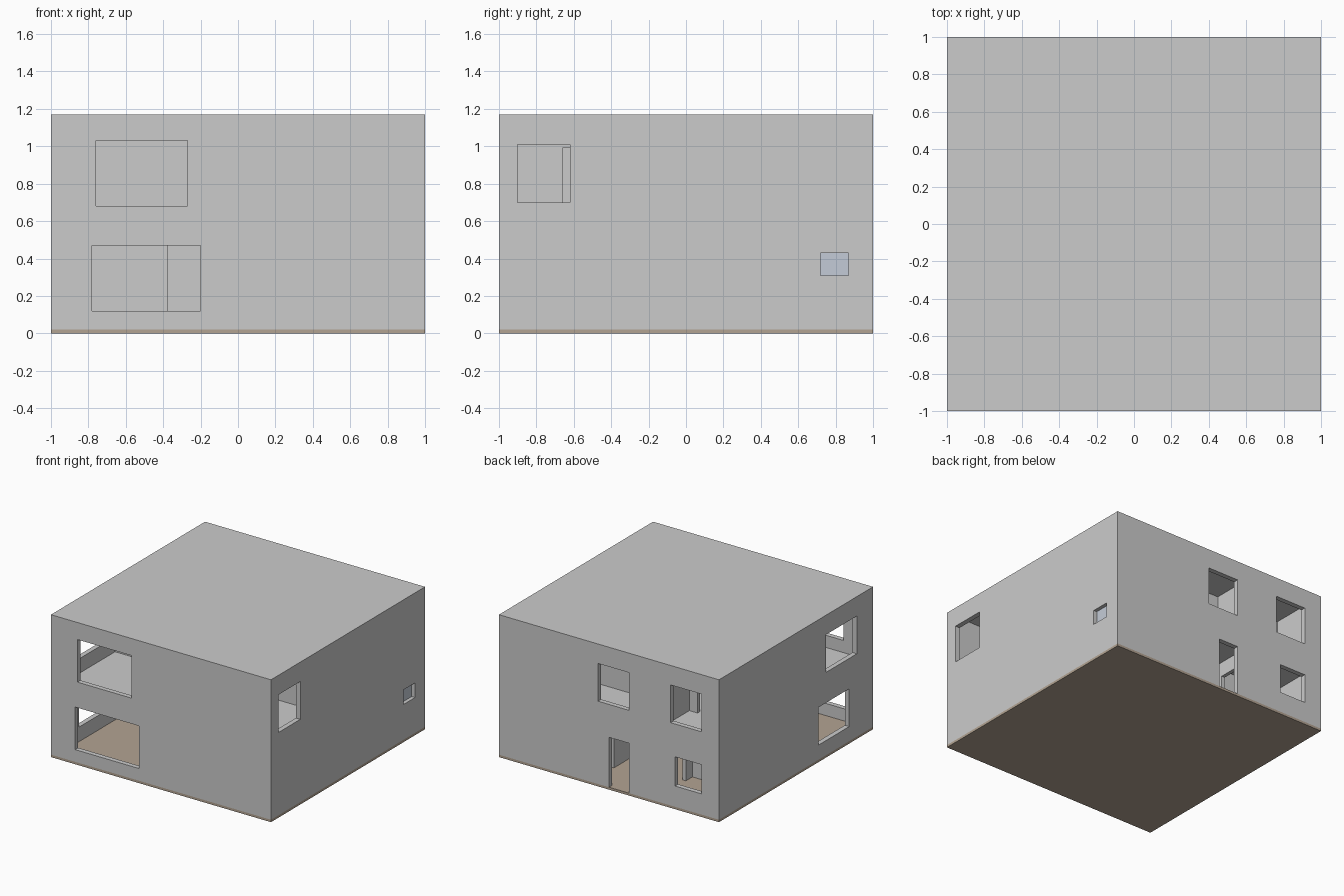
import bpy

if "Cube" in bpy.data.objects:
    bpy.data.objects.remove(bpy.data.objects["Cube"])

T = 0.04            # outer wall thickness
P = 0.03            # partition thickness
LOW = (0.02, 0.55)  # ground storey clear height
UP = (0.58, 1.14)   # upper storey clear height


def material(name, rgb):
    m = bpy.data.materials.new(name)
    m.diffuse_color = (*rgb, 1)
    m.use_nodes = True
    m.node_tree.nodes["Principled BSDF"].inputs["Base Color"].default_value = m.diffuse_color
    return m


def box(name, x, y, z, mat=None):
    """Box given by its (min, max) range on each axis."""
    bpy.ops.mesh.primitive_cube_add(size=1, location=[sum(r) / 2 for r in (x, y, z)])
    ob = bpy.context.object
    ob.name = name
    ob.scale = [r[1] - r[0] for r in (x, y, z)]
    bpy.ops.object.transform_apply(location=True, rotation=False, scale=True)
    if mat:
        ob.data.materials.append(mat)
    return ob


def cut(target, x, y, z):
    """Subtract a box from the target and discard the cutter."""
    cutter = box("cutter", x, y, z)
    cutter.hide_render = True
    mod = target.modifiers.new("opening", 'BOOLEAN')
    mod.operation = 'DIFFERENCE'
    mod.solver = 'EXACT'
    mod.object = cutter
    bpy.context.view_layer.objects.active = target
    bpy.ops.object.modifier_apply(modifier=mod.name)
    bpy.data.objects.remove(cutter)


def partition(name, axis, pos, span, storey, doors=()):
    """Interior wall running along an axis, with door openings."""
    side = (pos - P / 2, pos + P / 2)
    wide = (pos - P, pos + P)
    z = storey
    wall = box(name, span, side, z) if axis == 'x' else box(name, side, span, z)
    for d in doors:
        dz = (z[0] - 0.01, z[0] + 0.41)
        if axis == 'x':
            cut(wall, d, wide, dz)
        else:
            cut(wall, wide, d, dz)


# Ground slab
box("ground_slab", (-1, 1), (-1, 1), (0, 0.02), material("brown_floor", (0.45, 0.37, 0.29)))

# Outer shell with intermediate floor and flat roof
shell = box("house_shell", (-1, 1), (-1, 1), (0.02, 1.17))
inside = (-1 + T, 1 - T)
cut(shell, inside, inside, (-0.1, LOW[1]))
cut(shell, inside, inside, UP)

FRONT, BACK = (-1.1, -0.93), (0.93, 1.1)
# Front windows
cut(shell, (-0.76, -0.27), FRONT, (0.68, 1.03))
cut(shell, (-0.78, -0.20), FRONT, (0.12, 0.47))
# Right windows
cut(shell, BACK, (-0.90, -0.62), (0.70, 1.01))
cut(shell, BACK, (0.72, 0.87), (0.31, 0.43))
# Left windows
cut(shell, FRONT, (-0.79, -0.39), (0.70, 1.01))
cut(shell, FRONT, (-0.69, -0.29), (0.14, 0.45))
# Back windows and entrance
cut(shell, (-0.18, 0.10), BACK, (0.70, 1.01))
cut(shell, (-0.84, -0.56), BACK, (0.70, 1.01))
cut(shell, (-0.84, -0.60), BACK, (0.19, 0.43))
cut(shell, (-0.18, 0.0), BACK, (0.0, 0.43))

# Small glazed pane on the right side
box("small_window_pane", (0.965, 0.97), (0.72, 0.87), (0.31, 0.43),
    material("glass", (0.55, 0.6, 0.68)))

# Ground storey partitions
lo, hi = inside
partition("kitchen_wall", 'x', 0.48, (lo, -0.375), LOW)
partition("kitchen_side_wall", 'y', -0.39, (0.495, hi), LOW, [(0.58, 0.75)])
partition("hall_wall", 'y', 0.18, (lo, hi), LOW, [(-0.2, -0.03), (0.7, 0.87)])
partition("washroom_wall", 'x', 0.52, (0.195, hi), LOW)

# Upper storey partitions
partition("upper_back_wall", 'x', 0.52, (lo, hi), UP, [(-0.1, 0.07), (-0.65, -0.48)])
partition("upper_back_divider", 'y', -0.39, (0.535, hi), UP)
partition("upper_left_wall", 'x', -0.21, (lo, -0.215), UP)
partition("upper_right_wall", 'x', -0.21, (0.195, hi), UP)
partition("landing_left_wall", 'y', -0.20, (lo, 0.505), UP, [(-0.42, -0.25)])
partition("landing_right_wall", 'y', 0.18, (lo, 0.505), UP, [(-0.66, -0.49), (0.1, 0.27)])
